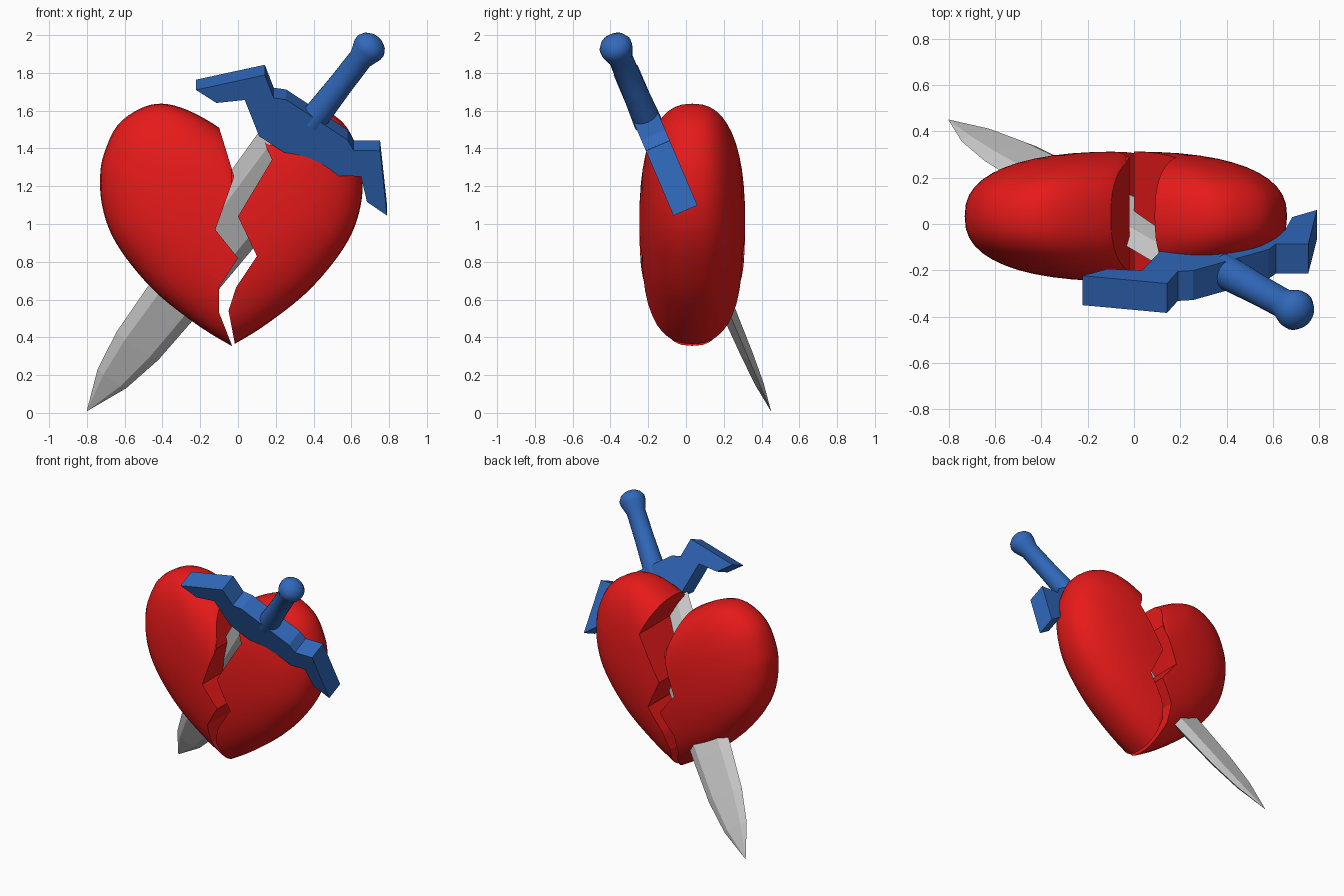
import bpy, bmesh
from math import sin, cos, pi, radians
from mathutils import Matrix, Vector

if "Cube" in bpy.data.objects:
    bpy.data.objects.remove(bpy.data.objects["Cube"])


def material(name, color):
    m = bpy.data.materials.new(name)
    m.diffuse_color = color
    m.use_nodes = True
    m.node_tree.nodes["Principled BSDF"].inputs["Base Color"].default_value = m.diffuse_color
    return m


RED = material("red", (0.8, 0.01, 0.01, 1))
BLUE = material("blue", (0.03, 0.14, 0.5, 1))


def make(name, verts, faces, mat=None, matrix=None):
    me = bpy.data.meshes.new(name)
    me.from_pydata([tuple(v) for v in verts], [], faces)
    ob = bpy.data.objects.new(name, me)
    bpy.context.collection.objects.link(ob)
    bm = bmesh.new()
    bm.from_mesh(me)
    bmesh.ops.recalc_face_normals(bm, faces=bm.faces)
    if matrix:
        bm.transform(matrix)
    bm.to_mesh(me)
    bm.free()
    if mat:
        me.materials.append(mat)
    return ob


def select(ob):
    bpy.ops.object.select_all(action='DESELECT')
    ob.select_set(True)
    bpy.context.view_layer.objects.active = ob


def smooth(ob, angle):
    select(ob)
    bpy.ops.object.shade_smooth_by_angle(angle=radians(angle))


def loft(rings):
    # quads between equal-length closed rings, with capped ends
    n = len(rings[0])
    faces = [(r * n + i, r * n + (i + 1) % n, (r + 1) * n + (i + 1) % n, (r + 1) * n + i)
             for r in range(len(rings) - 1) for i in range(n)]
    faces += [tuple(range(n)), tuple((len(rings) - 1) * n + i for i in range(n))]
    return [v for r in rings for v in r], faces


def prism(name, poly, half, mat=None, matrix=None):
    rings = [[(x, y, z) for x, z in poly] for y in (-half, half)]
    return make(name, *loft(rings), mat, matrix)


def spline(pts, steps):
    p = [Vector(q) for q in [pts[0]] + pts + [pts[-1]]]
    out = []
    for i in range(1, len(p) - 2):
        a, b, c, d = p[i - 1:i + 3]
        for k in range(steps):
            t = k / steps
            out.append(0.5 * (2 * b + (c - a) * t + (2 * a - 5 * b + 4 * c - d) * t * t
                              + (3 * b - a - 3 * c + d) * t ** 3))
    return out + [p[-1]]


# heart: half outline, mirrored and inflated with a rounded rim
CX, CY, CZ, THICK, POWER = -0.035, 0.033, 1.0, 0.28, 2 / 2.45
half = spline([(0, 1.44), (0.065, 1.51), (0.225, 1.6), (0.365, 1.637), (0.485, 1.61),
               (0.605, 1.52), (0.675, 1.37), (0.695, 1.25), (0.685, 1.1), (0.635, 0.945),
               (0.535, 0.79), (0.38, 0.62), (0.165, 0.455), (0, 0.355)], 4)
outline = [(p.x, p.y) for p in half] + [(-p.x, p.y) for p in half[-2:0:-1]]
n, N = len(outline), 24
hv, hf = [(CX, CY - THICK, CZ)], []
for k in range(1, N):
    a = pi * k / N
    s = sin(a) ** POWER
    h = -abs(cos(a)) ** POWER * THICK * (1 if cos(a) > 0 else -1)
    hv += [(CX + x * s, CY + h, CZ + (z - CZ) * s) for x, z in outline]
hv.append((CX, CY + THICK, CZ))
for i in range(n):
    j = (i + 1) % n
    hf.append((0, 1 + i, 1 + j))
    hf.append((len(hv) - 1, 1 + (N - 2) * n + j, 1 + (N - 2) * n + i))
    for r in range(N - 2):
        b = 1 + r * n
        hf.append((b + i, b + n + i, b + n + j, b + j))

# jagged cracks, one for each half
cracks = {
    "heart_left": (-2, [(-0.2, 1.835), (-0.1, 1.51), (-0.02, 1.25), (-0.12, 0.97), (0, 0.82),
                        (-0.1, 0.665), (-0.1, 0.53), (-0.032, 0.357), (0.02, 0.2)]),
    "heart_right": (2, [(0, 1.75), (0.11, 1.5), (0.18, 1.34), (0, 1.04), (0.1, 0.83),
                        (-0.01, 0.665), (-0.05, 0.54), (-0.015, 0.357), (0.02, 0.2)])}
for name, (side, line) in cracks.items():
    ob = make(name, hv, hf, RED)
    cutter = prism(name + "_cutter", line + [(side, 0.2), (side, line[0][1])], 1)
    cutter.hide_render = True
    mod = ob.modifiers.new("crack", 'BOOLEAN')
    mod.operation, mod.solver, mod.object = 'INTERSECT', 'EXACT', cutter
    select(ob)
    bpy.ops.object.modifier_apply(modifier=mod.name)
    bpy.data.objects.remove(cutter)
    smooth(ob, 28)

# dagger frame: tip at the origin, length along local z
DAGGER = (Matrix.Translation((-0.80, 0.45, 0.01)) @ Matrix.Rotation(radians(23.1), 4, 'X')
          @ Matrix.Rotation(radians(35.55), 4, 'Y'))

# blade: flat six-sided section
rings = []
for z, w, t in [(0, 0.001, 0.0005), (0.227, 0.093, 0.022), (0.46, 0.137, 0.032),
                (0.75, 0.153, 0.038), (1.9, 0.195, 0.045)]:
    f = 0.6 * w
    rings.append([(-w, 0, z), (-f, -t, z), (f, -t, z), (w, 0, z), (f, t, z), (-f, t, z)])
make("blade", *loft(rings), None, DAGGER)

# guard
g = [(0.195, 1.841), (0.378, 1.966), (0.49, 1.865), (0.622, 1.863),
     (0.375, 2.145), (0.26, 2.065), (0.2, 2.095)]
prism("guard", g + [(-x, z) for x, z in reversed(g)], 0.069, BLUE, DAGGER)

# grip with pommel
rings = [[(r * cos(2 * pi * i / 24), r * sin(2 * pi * i / 24), z) for i in range(24)]
         for r, z in [(0.075, 2.04), (0.066, 2.3), (0.064, 2.49), (0.086, 2.555),
                      (0.087, 2.585), (0.07, 2.615), (0.04, 2.635), (0.01, 2.642)]]
smooth(make("grip", *loft(rings), BLUE, DAGGER), 40)
